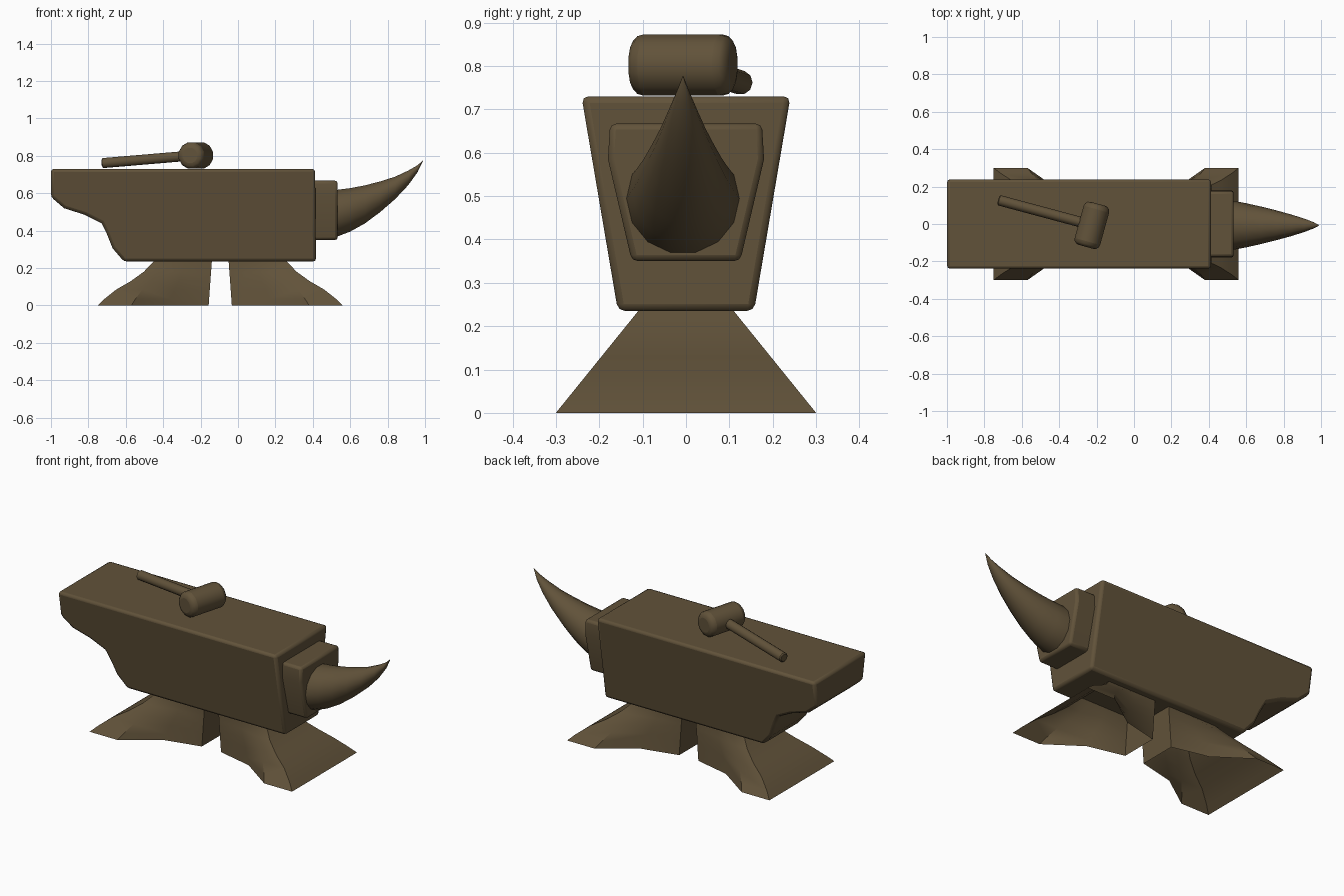
import bpy, bmesh, math
from mathutils import Vector, Matrix

if "Cube" in bpy.data.objects:
    bpy.data.objects.remove(bpy.data.objects["Cube"])

mat = bpy.data.materials.new("dark_bronze")
mat.diffuse_color = (0.12, 0.085, 0.042, 1)
mat.use_nodes = True
mat.node_tree.nodes["Principled BSDF"].inputs["Base Color"].default_value = mat.diffuse_color


def make(name, bm, bevel=0, segments=2, smooth=35):
    bmesh.ops.recalc_face_normals(bm, faces=bm.faces)
    me = bpy.data.meshes.new(name)
    bm.to_mesh(me)
    bm.free()
    ob = bpy.data.objects.new(name, me)
    bpy.context.collection.objects.link(ob)
    me.materials.append(mat)
    if bevel:
        m = ob.modifiers.new("bevel", 'BEVEL')
        m.width, m.segments = bevel, segments
        m.limit_method, m.angle_limit = 'ANGLE', math.radians(40)
    bpy.ops.object.select_all(action='DESELECT')
    ob.select_set(True)
    bpy.context.view_layer.objects.active = ob
    bpy.ops.object.shade_smooth_by_angle(angle=math.radians(smooth))
    return ob


def loft(rings, cap_start=True, cap_end=True):
    bm = bmesh.new()
    vs = [[bm.verts.new(p) for p in r] for r in rings]
    n = len(vs[0])
    for a, b in zip(vs, vs[1:]):
        for i in range(n):
            j = (i + 1) % n
            bm.faces.new((a[i], a[j], b[j], b[i]))
    if cap_start:
        bm.faces.new(vs[0])
    if cap_end:
        bm.faces.new(vs[-1])
    return bm


# Body: side profile extruded across y, narrower towards the bottom
profile = [(-1, .73), (-1, .58), (-.93, .52), (-.82, .485), (-.73, .44), (-.70, .38),
           (-.67, .305), (-.61, .235), (.417, .235), (.412, .73)]


def half_width(z):
    return .157 + .084 * (z - .235) / .495


make("anvil_body", loft([[(x, s * half_width(z), z) for x, z in profile] for s in (-1, 1)]),
     bevel=.016)

# Collar between body and horn
section = [(-.175, .667), (.175, .667), (.18, .585), (.125, .35), (-.125, .35), (-.18, .585)]
make("horn_collar", loft([[(x, y, z) for y, z in section] for x in (.39, .533)]), bevel=.014)

# Horn: x, lowest z, highest z, half width
stations = [(.51, .362, .618, .131), (.535, .367, .622, .13), (.60, .392, .63, .118),
            (.68, .437, .645, .10), (.76, .497, .665, .08), (.84, .567, .69, .058),
            (.91, .642, .722, .036), (.96, .712, .75, .017), (.99, .775, .777, .001)]
N = 14
make("horn", loft([[(x, -.007 + w * math.cos(2 * math.pi * i / N),
                     (a + b) / 2 + (b - a) / 2 * math.sin(2 * math.pi * i / N)) for i in range(N)]
                   for x, a, b, w in stations]), smooth=50)

# Flared hollow feet, mirrored about x = -0.095
levels = [(0, 1), (.035, .88), (.085, .67), (.13, .41), (.18, .18), (.235, 0), (.25, 0)]


def foot_ring(z, f):
    t = min(z / .235, 1)
    half = [(.26 + .30 * f, .30 - .19 * t), (.20 + .18 * f, .30 - .19 * t),
            (.09 + .09 * f, .16 - .05 * t), (-.033 - .017 * t, .11)]
    return half + [(x, -y) for x, y in reversed(half)]


for name, side in (("front_foot", 1), ("rear_foot", -1)):
    make(name, loft([[(-.095 + side * (x + .095), y, z) for x, y in foot_ring(z, f)]
                     for z, f in levels], False, False), smooth=40)


# Hammer lying on top
def rod(name, p, q, r1, r2, sides, bevel, seg):
    p, q = Vector(p), Vector(q)
    bm = bmesh.new()
    rot = (q - p).to_track_quat('Z', 'Y').to_matrix().to_4x4()
    turn = Matrix.Rotation(math.pi / sides, 4, 'Z')
    bmesh.ops.create_cone(bm, cap_ends=True, segments=sides, radius1=r1, radius2=r2,
                          depth=(q - p).length,
                          matrix=Matrix.Translation((p + q) / 2) @ rot @ turn)
    return make(name, bm, bevel, seg, 40)


rod("hammer_head", (-.257, -.122, .802), (-.193, .108, .802), .073, .073, 12, .03, 3)
rod("hammer_handle", (-.725, .128, .761), (-.24, -.002, .802), .028, .028, 10, .006, 1)
